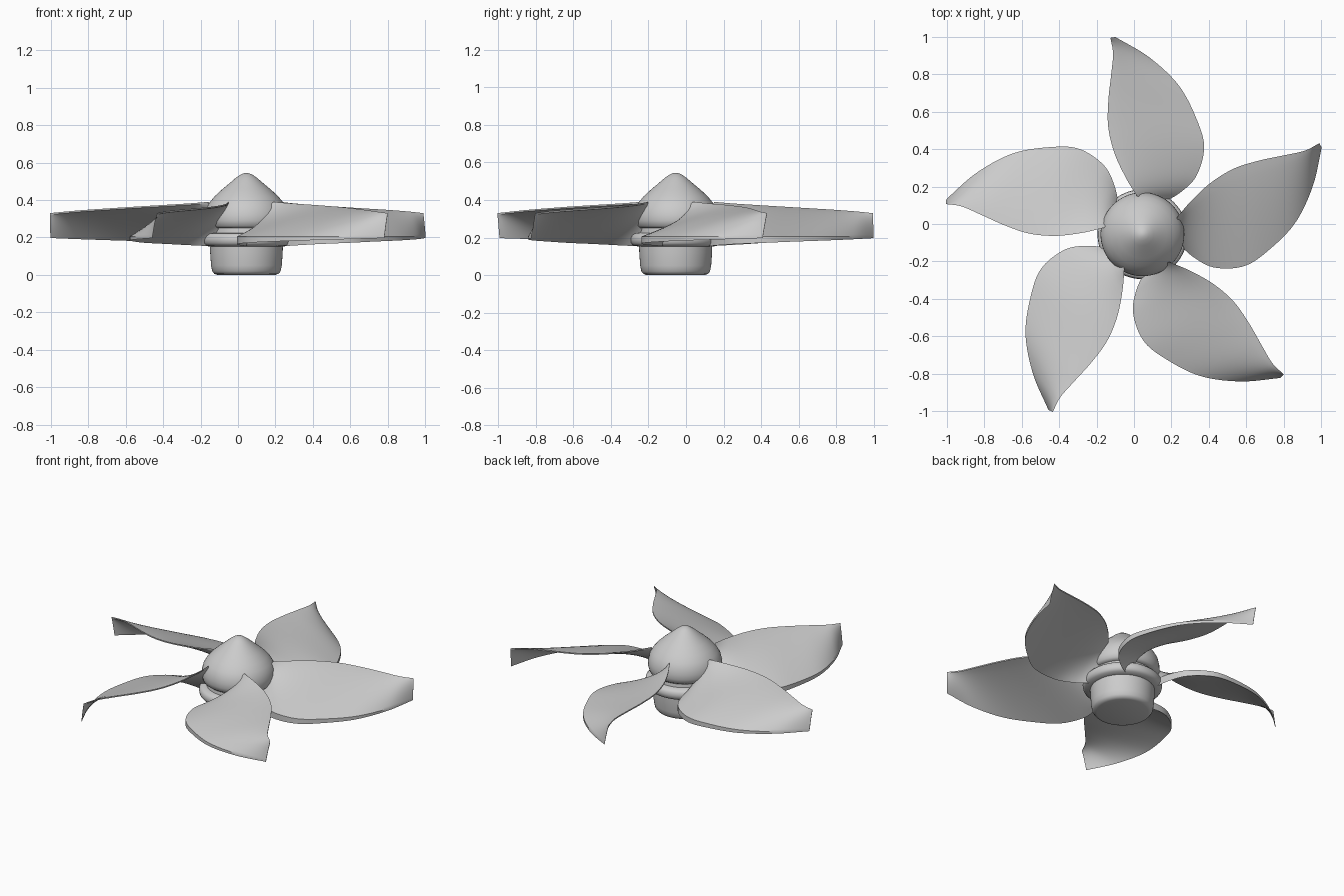
import bpy, bmesh, math
from mathutils import Vector, Matrix

if "Cube" in bpy.data.objects:
    bpy.data.objects.remove(bpy.data.objects["Cube"])

CX, CY = 0.045, -0.055      # hub axis


def spline(pts, t):
    """Catmull-Rom through 2D points, t in 0..1"""
    p = [Vector(q) for q in pts]
    p = [2 * p[0] - p[1]] + p + [2 * p[-1] - p[-2]]
    n = len(pts) - 1
    i = min(int(t * n), n - 1)
    u = t * n - i
    a, b, c, d = p[i:i + 4]
    return 0.5 * (2 * b + (c - a) * u + (2 * a - 5 * b + 4 * c - d) * u * u
                  + (3 * b - a - 3 * c + d) * u ** 3)


def finish(bm, name, angle):
    bmesh.ops.recalc_face_normals(bm, faces=bm.faces)
    me = bpy.data.meshes.new(name)
    bm.to_mesh(me)
    bm.free()
    ob = bpy.data.objects.new(name, me)
    bpy.context.collection.objects.link(ob)
    bpy.ops.object.select_all(action='DESELECT')
    bpy.context.view_layer.objects.active = ob
    ob.select_set(True)
    bpy.ops.object.shade_smooth_by_angle(angle=math.radians(angle))
    return ob


def lathe(name, prof, n=64):
    bm = bmesh.new()
    rings = []
    for r, z in prof:
        if r == 0:
            rings.append([bm.verts.new((CX, CY, z))] * n)
        else:
            rings.append([bm.verts.new((CX + r * math.cos(2 * math.pi * k / n),
                                        CY + r * math.sin(2 * math.pi * k / n), z)) for k in range(n)])
    for a, b in zip(rings, rings[1:]):
        for k in range(n):
            q = [a[k], a[(k + 1) % n], b[(k + 1) % n], b[k]]
            bm.faces.new(list(dict.fromkeys(q)))
    return finish(bm, name, 40)


# Hub: base cup, collar ring, pointed spinner
lathe("hub_base", [(0, 0), (0.155, 0), (0.172, 0.006), (0.183, 0.02), (0.189, 0.05),
                   (0.194, 0.12), (0.195, 0.16), (0, 0.16)])
lathe("collar_ring", [(0, 0.15), (0.19, 0.15), (0.225, 0.157), (0.237, 0.17), (0.24, 0.188),
                      (0.237, 0.207), (0.225, 0.22), (0.195, 0.225), (0.19, 0.262), (0, 0.262)])
lathe("spinner", [(0, 0.25), (0.2, 0.25), (0.216, 0.262), (0.224, 0.29), (0.223, 0.32),
                  (0.215, 0.355), (0.198, 0.386), (0.17, 0.42), (0.13, 0.457), (0.09, 0.49),
                  (0.06, 0.516), (0.035, 0.534), (0.015, 0.543), (0, 0.545)])

# Outline of one blade in plan: raised edge and full, lowered edge
raised = [(0.015, 0.15), (-0.045, 0.25), (-0.105, 0.38), (-0.138, 0.52),
          (-0.137, 0.66), (-0.122, 0.8), (-0.112, 0.91), (-0.126, 0.995)]
lowered = [(0.13, 0.1), (0.25, 0.17), (0.335, 0.26), (0.375, 0.41),
           (0.335, 0.56), (0.24, 0.74), (0.083, 0.89), (-0.1, 1.0)]


def blade(name, turn, nu=48, nv=14):
    bm = bmesh.new()
    top, bot = [], []
    for i in range(nu + 1):
        t = i / nu
        a, b = spline(raised, t), spline(lowered, t)
        rt, rb = [], []
        for j in range(nv + 1):
            v = j / nv
            p = a.lerp(b, v)
            hi = 0.39 - 0.06 * t
            z = hi + (0.205 - hi) * v ** 1.15
            th = 0.008 + v * 0.045 * (1 - t)
            rt.append(bm.verts.new((p.x, p.y, z)))
            rb.append(bm.verts.new((p.x, p.y, z - th)))
        top.append(rt)
        bot.append(rb)
    for i in range(nu):
        for j in range(nv):
            for g in (top, bot):
                bm.faces.new((g[i][j], g[i + 1][j], g[i + 1][j + 1], g[i][j + 1]))
        for j in (0, nv):
            bm.faces.new((top[i][j], top[i + 1][j], bot[i + 1][j], bot[i][j]))
    for j in range(nv):
        for i in (0, nu):
            bm.faces.new((top[i][j], top[i][j + 1], bot[i][j + 1], bot[i][j]))
    c = Vector((CX, CY, 0))
    bmesh.ops.rotate(bm, verts=bm.verts, cent=c, matrix=Matrix.Rotation(turn, 3, 'Z'))
    return finish(bm, name, 35)


for k in range(5):
    blade(f"blade_{k + 1}", k * math.tau / 5)
